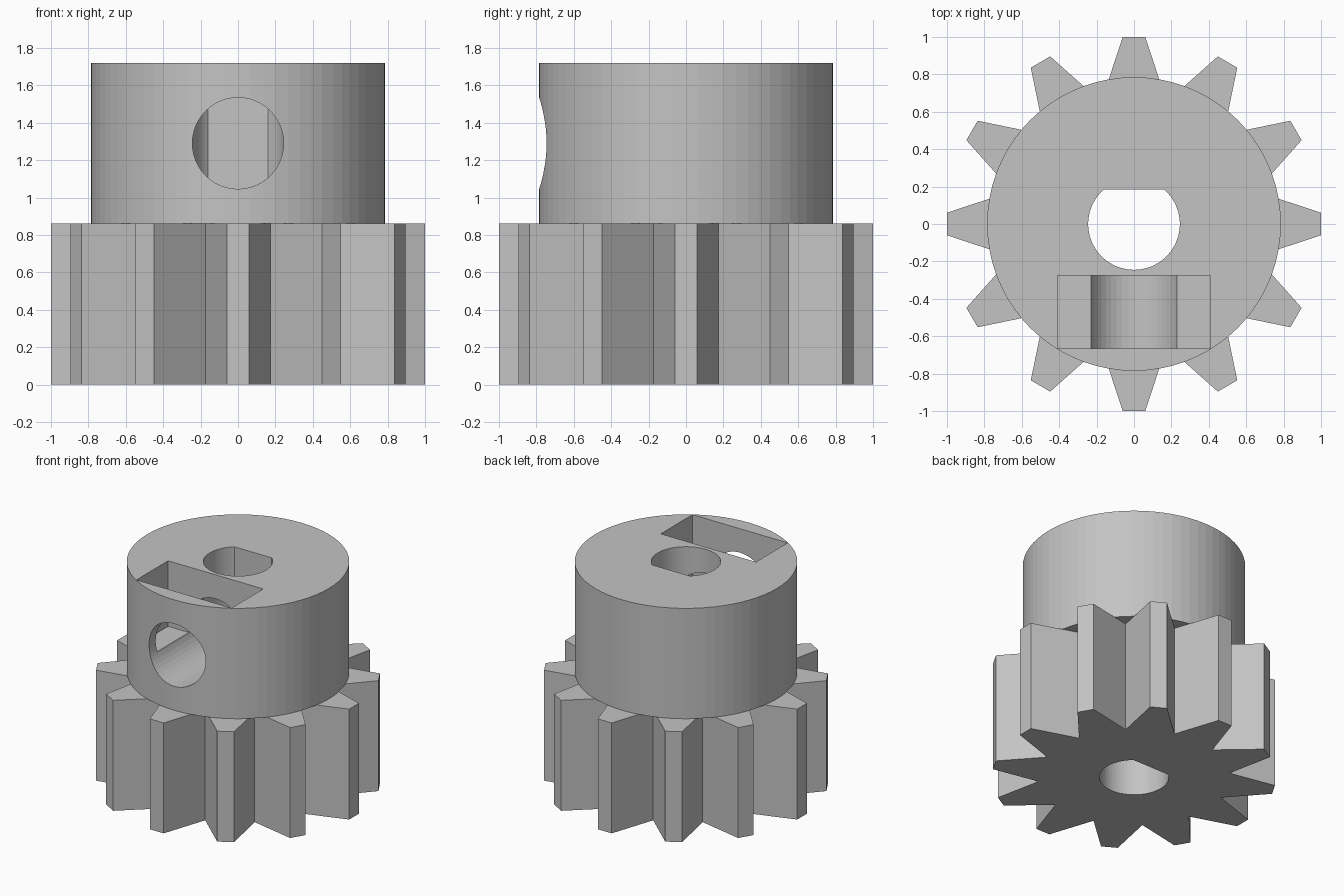
import bpy, bmesh, math
from mathutils import Matrix

cube = bpy.data.objects.get("Cube")
if cube:
    bpy.data.objects.remove(cube, do_unlink=True)

TEETH = 12
GEAR_TOP, HUB_TOP = 0.86, 1.72
BORE_R, FLAT_Y = 0.245, 0.185
SCREW_Z = 1.29

grey = bpy.data.materials.new("plain_grey")
grey.use_nodes = True
colour = (0.55, 0.55, 0.55, 1)
grey.diffuse_color = colour
grey.node_tree.nodes["Principled BSDF"].inputs["Base Color"].default_value = colour


def prism(name, outline, z0, z1, matrix=None):
    """Extrude a closed outline from z0 to z1, then optionally transform it."""
    bm = bmesh.new()
    face = bm.faces.new([bm.verts.new((x, y, z0)) for x, y in outline])
    top = bmesh.ops.extrude_face_region(bm, geom=[face])["geom"]
    moved = [v for v in top if isinstance(v, bmesh.types.BMVert)]
    bmesh.ops.translate(bm, verts=moved, vec=(0, 0, z1 - z0))
    if matrix:
        bm.transform(matrix)
    bmesh.ops.recalc_face_normals(bm, faces=bm.faces)
    mesh = bpy.data.meshes.new(name)
    bm.to_mesh(mesh)
    bm.free()
    mesh.materials.append(grey)
    obj = bpy.data.objects.new(name, mesh)
    bpy.context.collection.objects.link(obj)
    return obj


def arc(radius, start, end, steps):
    angles = [start + (end - start) * i / steps for i in range(steps + 1)]
    return [(radius * math.cos(a), radius * math.sin(a)) for a in angles]


def circle(radius, sides):
    return arc(radius, 0, math.tau, sides)[:-1]


def combine(target, other, operation):
    """Apply a boolean and discard the second solid."""
    mod = target.modifiers.new(operation.lower(), "BOOLEAN")
    mod.operation, mod.object, mod.solver = operation, other, "EXACT"
    bpy.context.view_layer.objects.active = target
    bpy.ops.object.modifier_apply(modifier=mod.name)
    bpy.data.objects.remove(other, do_unlink=True)


# Gear outline: flat tooth tips with straight flanks meeting in V valleys
outline = []
for i in range(TEETH):
    a = math.tau * i / TEETH
    c, s = math.cos(a), math.sin(a)
    outline += [(c - t * s, s + t * c) for t in (-0.06, 0.06)]
    v = a + math.pi / TEETH
    outline.append((0.676 * math.cos(v), 0.676 * math.sin(v)))
gear = prism("pinion_gear", outline, 0, GEAR_TOP)

# Round hub standing on the gear
combine(gear, prism("hub", circle(0.785, 72), GEAR_TOP, HUB_TOP), "UNION")

# D-shaped shaft bore with its flat at the back
edge = math.asin(FLAT_Y / BORE_R)
d_shape = arc(BORE_R, math.pi - edge, math.tau + edge, 48)
combine(gear, prism("bore_cutter", d_shape, -0.1, HUB_TOP + 0.1), "DIFFERENCE")

# Nut slot open at the top of the hub
slot = [(-0.41, -0.665), (0.41, -0.665), (0.41, -0.275), (-0.41, -0.275)]
combine(gear, prism("slot_cutter", slot, 1.21, HUB_TOP + 0.1), "DIFFERENCE")

# Set screw hole from the front into the bore
to_front = Matrix.Translation((0, 0, SCREW_Z)) @ Matrix.Rotation(math.pi / 2, 4, "X")
screw = prism("screw_cutter", circle(0.244, 48), 0.02, 0.9, to_front)
combine(gear, screw, "DIFFERENCE")
